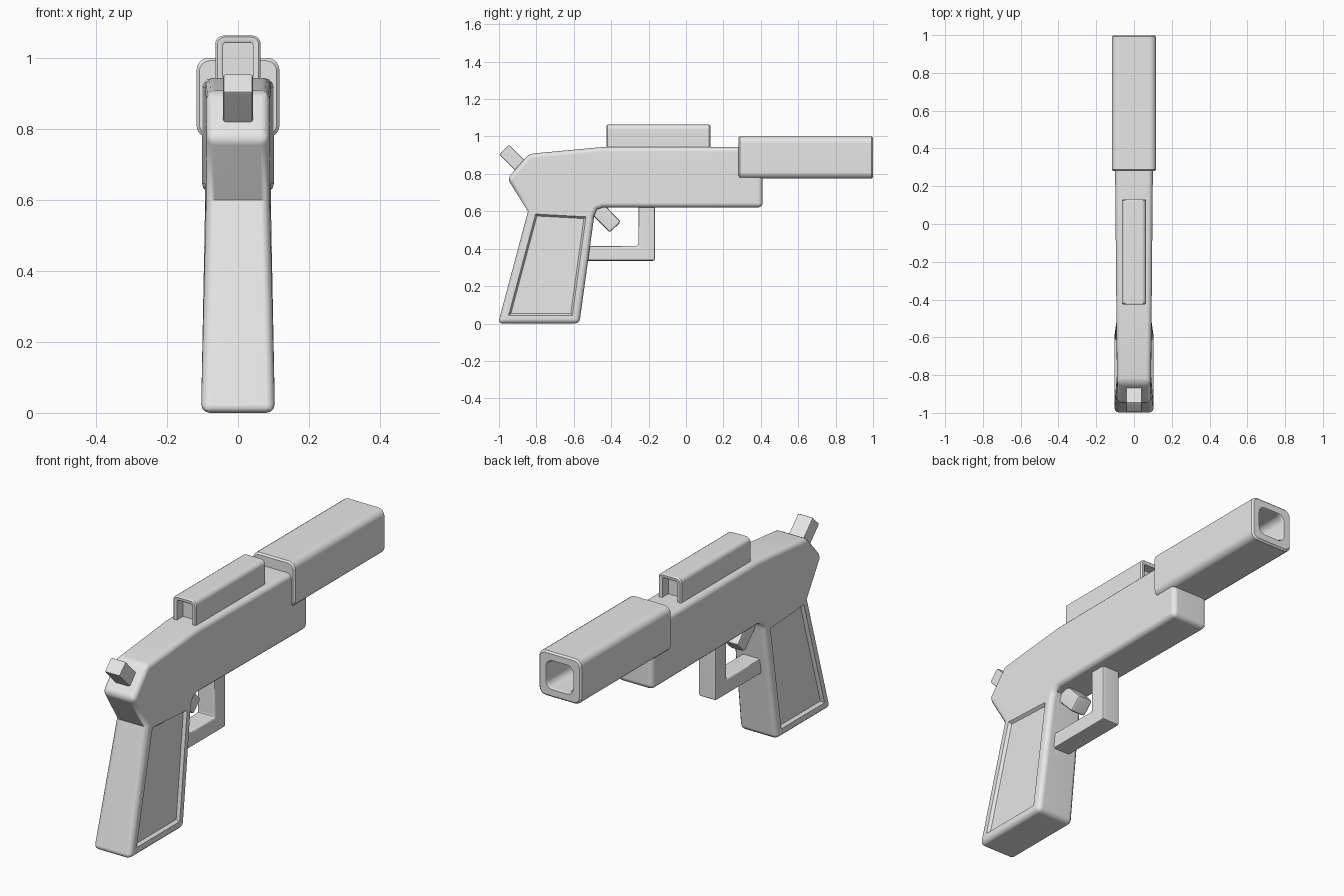
import bpy, bmesh, math
from mathutils import Vector

cube = bpy.data.objects.get("Cube")
if cube:
    bpy.data.objects.remove(cube, do_unlink=True)

# One plain grey for everything
grey = bpy.data.materials.new("plain_grey")
grey.use_nodes = True
grey.diffuse_color = (0.8, 0.8, 0.8, 1)
grey.node_tree.nodes["Principled BSDF"].inputs["Base Color"].default_value = (0.8, 0.8, 0.8, 1)


def finish(name, bm):
    """Turn a bmesh into a softly shaded object."""
    bmesh.ops.recalc_face_normals(bm, faces=bm.faces[:])
    mesh = bpy.data.meshes.new(name)
    bm.to_mesh(mesh)
    bm.free()
    mesh.materials.append(grey)
    obj = bpy.data.objects.new(name, mesh)
    bpy.context.collection.objects.link(obj)
    bpy.ops.object.select_all(action='DESELECT')
    obj.select_set(True)
    bpy.context.view_layer.objects.active = obj
    bpy.ops.object.shade_smooth_by_angle(angle=math.radians(40))
    wn = obj.modifiers.new("weighted_normals", 'WEIGHTED_NORMAL')
    wn.keep_sharp = True
    return obj


def prism(name, profile, half, bevel):
    """Extrude a (y, z) profile across x and round every edge."""
    bm = bmesh.new()
    a, b = [[bm.verts.new((s * half, y, z)) for y, z in profile] for s in (-1, 1)]
    bm.faces.new(a)
    bm.faces.new(b[::-1])
    n = len(profile)
    for i in range(n):
        j = (i + 1) % n
        bm.faces.new((a[j], a[i], b[i], b[j]))
    bmesh.ops.recalc_face_normals(bm, faces=bm.faces[:])
    bmesh.ops.bevel(bm, geom=bm.edges[:], offset=bevel, segments=2,
                    profile=0.5, affect='EDGES', clamp_overlap=True)
    return finish(name, bm)


def rod(name, start, end, width, half, bevel):
    """Square bar between two (y, z) points."""
    p, q = Vector(start), Vector(end)
    d = (q - p).normalized()
    side = Vector((-d.y, d.x)) * width / 2
    return prism(name, [p + side, q + side, q - side, p - side], half, bevel)


def loft(name, rings, steps=4):
    """Loft rounded rectangles (y, half_x, z_low, z_high, radius) and cap both ends."""
    bm = bmesh.new()
    loops = []
    for y, hx, z0, z1, r in rings:
        loop = []
        corners = [(hx - r, z1 - r), (r - hx, z1 - r), (r - hx, z0 + r), (hx - r, z0 + r)]
        for k, (cx, cz) in enumerate(corners):
            for s in range(steps + 1):
                t = math.pi / 2 * (k + s / steps)
                loop.append(bm.verts.new((cx + r * math.cos(t), y, cz + r * math.sin(t))))
        loops.append(loop)
    n = len(loops[0])
    for a, b in zip(loops, loops[1:]):
        for i in range(n):
            j = (i + 1) % n
            bm.faces.new((a[i], a[j], b[j], b[i]))
    bm.faces.new(loops[0])
    bm.faces.new(loops[-1][::-1])
    return finish(name, bm)


# Body and grip: one outline, split at the neck into two side faces
outline = [(-0.845, 0.60), (-0.955, 0.775), (-0.84, 0.907), (-0.45, 0.943),
           (0.41, 0.943), (0.41, 0.62), (-0.445, 0.62), (-0.475, 0.61),
           (-0.49, 0.58), (-0.57, 0.0), (-1.005, 0.0)]
convex = (1, 2, 4, 5, 9, 10)
bm = bmesh.new()
sides = []
for s in (-1, 1):
    row = []
    for i, (y, z) in enumerate(outline):
        half = 0.104 if i > 8 else 0.092 + 0.009 * (y + 0.6)
        row.append(bm.verts.new((s * half, y, z)))
    sides.append(row)
    bm.faces.new(row[:9])
    bm.faces.new((row[8], row[9], row[10], row[0]))
a, b = sides
count = len(outline)
for i in range(count):
    j = (i + 1) % count
    bm.faces.new((a[i], a[j], b[j], b[i]))
bmesh.ops.recalc_face_normals(bm, faces=bm.faces[:])
rounded = [bm.edges.get((r[i], r[(i + 1) % count])) for r in sides for i in range(count)]
rounded += [bm.edges.get((a[i], b[i])) for i in convex]
bmesh.ops.bevel(bm, geom=rounded, offset=0.025, segments=3, profile=0.5,
                affect='EDGES', clamp_overlap=False)

# Recessed grip panels
bm.normal_update()
panels = [f for f in bm.faces if abs(f.normal.x) > 0.95
          and f.calc_center_median().z < 0.5 and f.calc_area() > 0.08]
bmesh.ops.inset_individual(bm, faces=panels, thickness=0.018, use_even_offset=True)
bmesh.ops.inset_individual(bm, faces=panels, thickness=0.01, depth=-0.014,
                           use_even_offset=True)
finish("body_and_grip", bm)

# Hollow barrel shroud
e = 0.008
loft("barrel", [
    (0.28, 0.117 - e, 0.775 + e, 1.0 - e, 0.03),
    (0.28 + e, 0.117, 0.775, 1.0, 0.035),
    (1.0 - e, 0.117, 0.775, 1.0, 0.035),
    (1.0, 0.117 - e, 0.775 + e, 1.0 - e, 0.03),
    (1.0, 0.076, 0.815, 0.96, 0.035),
    (0.99, 0.071, 0.82, 0.955, 0.035),
    (0.45, 0.071, 0.82, 0.955, 0.035)])

# Sight block with a shallow recess at each end
y0, y1 = -0.425, 0.13
half_rings = [(0.05, 0.042, 0.915, 1.042, 0.008), (0.004, 0.042, 0.915, 1.042, 0.008),
              (0.0, 0.047, 0.91, 1.047, 0.01), (0.0, 0.058, 0.90, 1.058, 0.02),
              (0.006, 0.064, 0.895, 1.063, 0.024)]
loft("sight", [(y0 + d, *r) for d, *r in half_rings]
     + [(y1 - d, *r) for d, *r in reversed(half_rings)])

# Hammer, trigger and trigger guard
rod("hammer", (-0.972, 0.93), (-0.83, 0.785), 0.074, 0.042, 0.007)
rod("trigger", (-0.378, 0.515), (-0.51, 0.65), 0.084, 0.042, 0.012)
prism("trigger_guard", [(-0.56, 0.335), (-0.165, 0.335), (-0.165, 0.65),
                        (-0.255, 0.65), (-0.255, 0.415), (-0.56, 0.415)], 0.05, 0.012)
